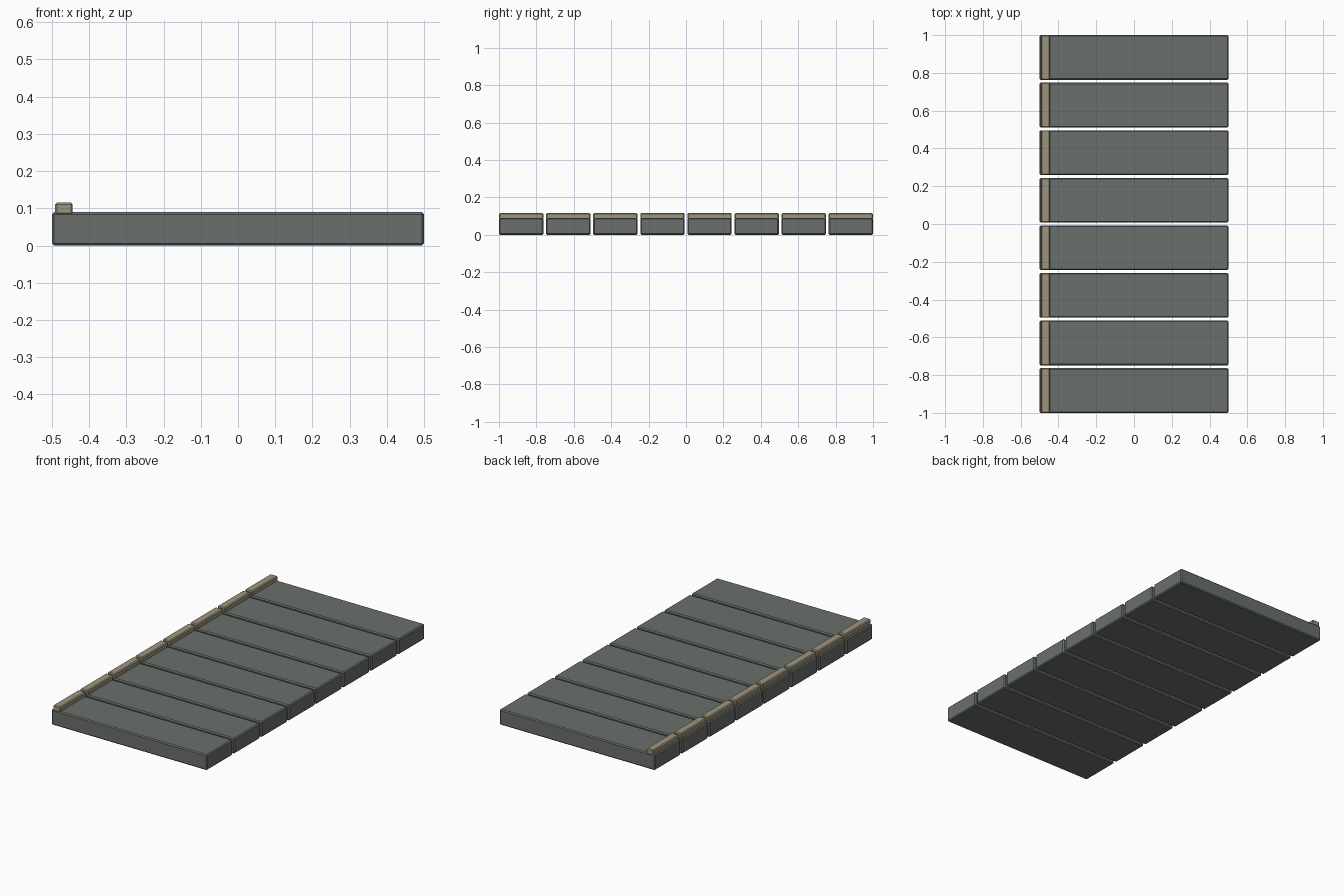
import bpy, bmesh

if "Cube" in bpy.data.objects:
    bpy.data.objects.remove(bpy.data.objects["Cube"])

COUNT, WIDTH = 8, 0.237
PITCH = (2.0 - WIDTH) / (COUNT - 1)


def material(name, color):
    m = bpy.data.materials.new(name)
    m.diffuse_color = color
    m.use_nodes = True
    m.node_tree.nodes["Principled BSDF"].inputs["Base Color"].default_value = m.diffuse_color
    return m


def chamfered_box(name, lo, hi, bevel, mat):
    bm = bmesh.new()
    bmesh.ops.create_cube(bm, size=1.0)
    for v in bm.verts:
        v.co = [(a + b) / 2 + c * (b - a) for a, b, c in zip(lo, hi, v.co)]
    bmesh.ops.bevel(bm, geom=bm.edges[:], offset=bevel, segments=1,
                    affect='EDGES', profile=0.5)
    mesh = bpy.data.meshes.new(name)
    bm.to_mesh(mesh)
    bm.free()
    mesh.materials.append(mat)
    ob = bpy.data.objects.new(name, mesh)
    bpy.context.collection.objects.link(ob)
    return ob


slab_mat = material("slab_grey", (0.145, 0.16, 0.15, 1))
kerb_mat = material("kerb_tan", (0.34, 0.30, 0.21, 1))

# Row of slabs, each with a raised kerb along its left end
for i in range(COUNT):
    y0 = -1.0 + i * PITCH
    y1 = y0 + WIDTH
    chamfered_box(f"slab_{i + 1}", (-0.5, y0, 0.0), (0.5, y1, 0.09), 0.006, slab_mat)
    chamfered_box(f"kerb_{i + 1}", (-0.491, y0, 0.083), (-0.444, y1, 0.116), 0.005, kerb_mat)
